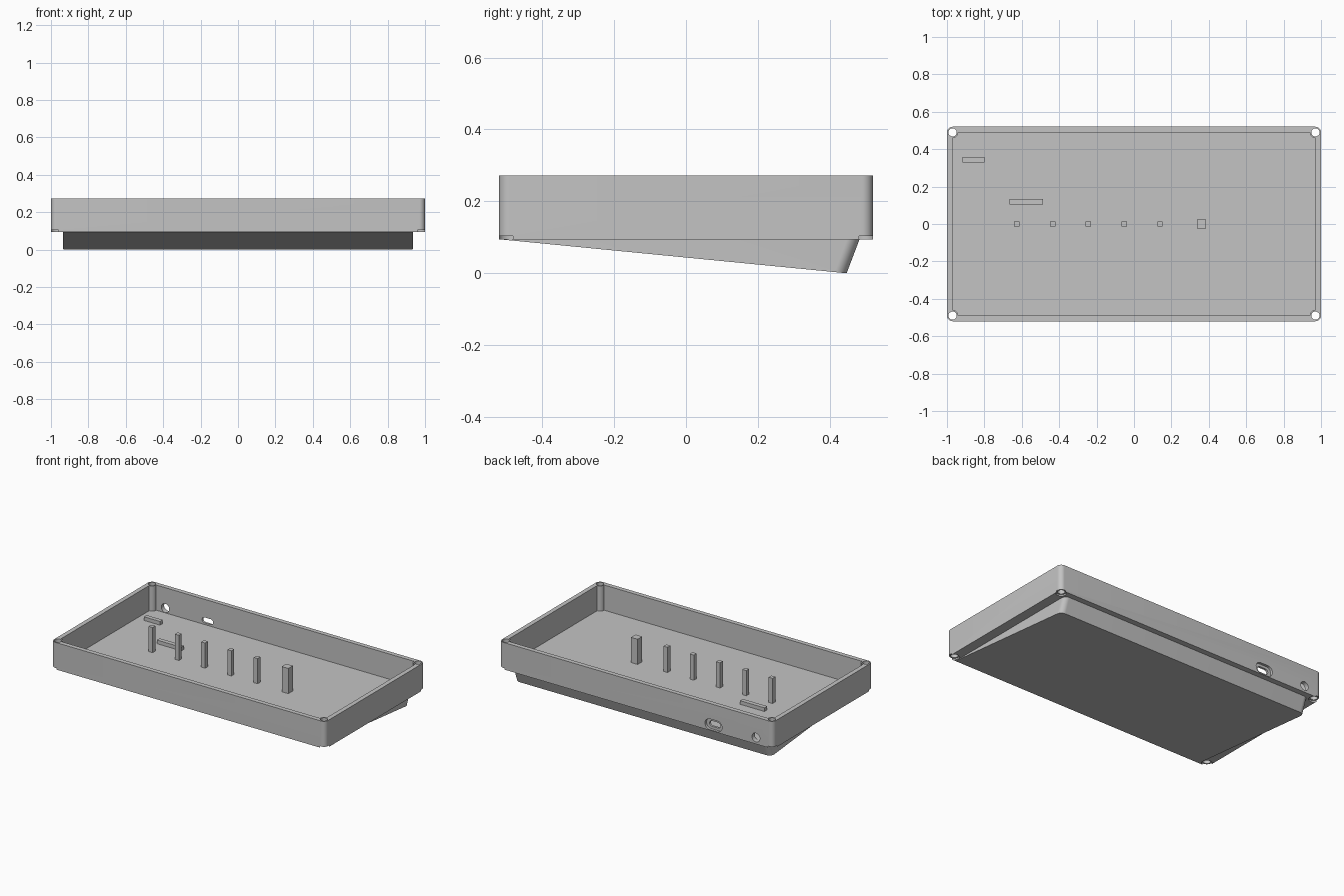
import bpy, bmesh
from math import cos, sin, pi, radians
from mathutils import Matrix

if "Cube" in bpy.data.objects:
    bpy.data.objects.remove(bpy.data.objects["Cube"], do_unlink=True)

grey = bpy.data.materials.new("plain_grey")
grey.use_nodes = True
GREY = (0.55, 0.55, 0.55, 1)
grey.diffuse_color = GREY
grey.node_tree.nodes["Principled BSDF"].inputs["Base Color"].default_value = GREY

HX, HY = 0.97, 0.49          # screw hole centres, also the inner wall faces
WALL = 0.03
RIM, FLOOR, LEDGE = 0.272, 0.106, 0.0945


def make(name, bm):
    bmesh.ops.recalc_face_normals(bm, faces=bm.faces)
    mesh = bpy.data.meshes.new(name)
    bm.to_mesh(mesh)
    bm.free()
    ob = bpy.data.objects.new(name, mesh)
    bpy.context.collection.objects.link(ob)
    mesh.materials.append(grey)
    return ob


def prism(name, outline, z0, z1, matrix=None):
    bm = bmesh.new()
    base = bm.faces.new([bm.verts.new((x, y, z0)) for x, y in outline])
    top = bmesh.ops.extrude_face_region(bm, geom=[base])["geom"]
    verts = [v for v in top if isinstance(v, bmesh.types.BMVert)]
    bmesh.ops.translate(bm, verts=verts, vec=(0, 0, z1 - z0))
    if matrix:
        bm.transform(matrix)
    return make(name, bm)


def arc(cx, cy, r, a0, a1, n):
    return [(cx + r * cos(radians(a0 + (a1 - a0) * i / n)),
             cy + r * sin(radians(a0 + (a1 - a0) * i / n))) for i in range(n + 1)]


def corner_outline(r, a0, a1):
    """Rectangle outline with an arc about each screw hole centre."""
    pts = []
    for k, (sx, sy) in enumerate([(1, 1), (-1, 1), (-1, -1), (1, -1)]):
        pts += arc(sx * HX, sy * HY, r, a0 + 90 * k, a1 + 90 * k, 10)
    return pts


def circle(cx, cy, r):
    return arc(cx, cy, r, 0, 360, 32)[:-1]


def slot(cx, cy, w, h):
    d = (w - h) / 2
    return arc(cx + d, cy, h / 2, -90, 90, 12) + arc(cx - d, cy, h / 2, 90, 270, 12)


def cut(target, cutter):
    mod = target.modifiers.new("cut", 'BOOLEAN')
    mod.operation, mod.solver, mod.object = 'DIFFERENCE', 'EXACT', cutter
    bpy.context.view_layer.objects.active = target
    bpy.ops.object.modifier_apply(modifier=mod.name)
    bpy.data.objects.remove(cutter, do_unlink=True)


def block(name, x0, x1, y0, y1, top):
    prism(name, [(x0, y0), (x1, y0), (x1, y1), (x0, y1)], FLOOR - 0.004, top)


# Open tray, with the cavity leaving a quarter-round boss in each corner
tray = prism("tray", corner_outline(WALL, 0, 90), LEDGE, RIM)
cut(tray, prism("cavity_cutter", corner_outline(WALL, 270, 180), FLOOR, 0.4))

# Corner screw holes with shallow recesses underneath
for sx in (-1, 1):
    for sy in (-1, 1):
        cut(tray, prism("hole_cutter", circle(sx * HX, sy * HY, 0.022), 0.05, 0.4))
        cut(tray, prism("recess_cutter", circle(sx * HX, sy * HY, 0.0315), 0.05, 0.104))

# Back wall openings: round hole, and a slot inside a wider recess
upright = Matrix.Rotation(pi / 2, 4, 'X')
cut(tray, prism("round_cutter", circle(-0.874, 0.137, 0.029), -0.6, -0.45, upright))
cut(tray, prism("slot_cutter", slot(-0.565, 0.135, 0.08, 0.036), -0.6, -0.45, upright))
cut(tray, prism("slot_recess_cutter", slot(-0.565, 0.135, 0.125, 0.07), -0.6, -0.504, upright))

# Sloping wedge base with rounded back corners
W, BACK, FRONT, R = 0.935, 0.483, -0.52, 0.035
outline = [(-W, FRONT), (W, FRONT)]
outline += arc(W - R, BACK - R, R, 0, 90, 10) + arc(R - W, BACK - R, R, 90, 180, 10)
bm = bmesh.new()
upper, lower = [], []
for x, y in outline:
    t = (y - FRONT) / (BACK - FRONT)
    upper.append(bm.verts.new((x, y, LEDGE)))
    lower.append(bm.verts.new((x, y - 0.036 * t, LEDGE * (1 - t))) if t > 0 else upper[-1])
bm.faces.new(lower)
for i in range(len(outline)):
    j = (i + 1) % len(outline)
    ring = list(dict.fromkeys([upper[i], upper[j], lower[j], lower[i]]))
    if len(ring) > 2:
        bm.faces.new(ring)
bm.faces.new(upper)
wedge = make("wedge_base", bm)

# Row of upright posts and two low bars on the floor
for i in range(5):
    x = -0.627 + 0.1915 * i
    block("post_%d" % (i + 1), x - 0.0145, x + 0.0145, -0.0145, 0.0145, RIM)
block("large_post", 0.336, 0.384, -0.024, 0.024, RIM)
block("short_bar", -0.917, -0.8, 0.33, 0.358, 0.13)
block("long_bar", -0.666, -0.487, 0.105, 0.134, 0.13)

# Smooth the rounded corners and holes, keep the edges crisp
bpy.ops.object.select_all(action='DESELECT')
for ob in (tray, wedge):
    ob.select_set(True)
bpy.context.view_layer.objects.active = tray
bpy.ops.object.shade_smooth_by_angle(angle=radians(30))
